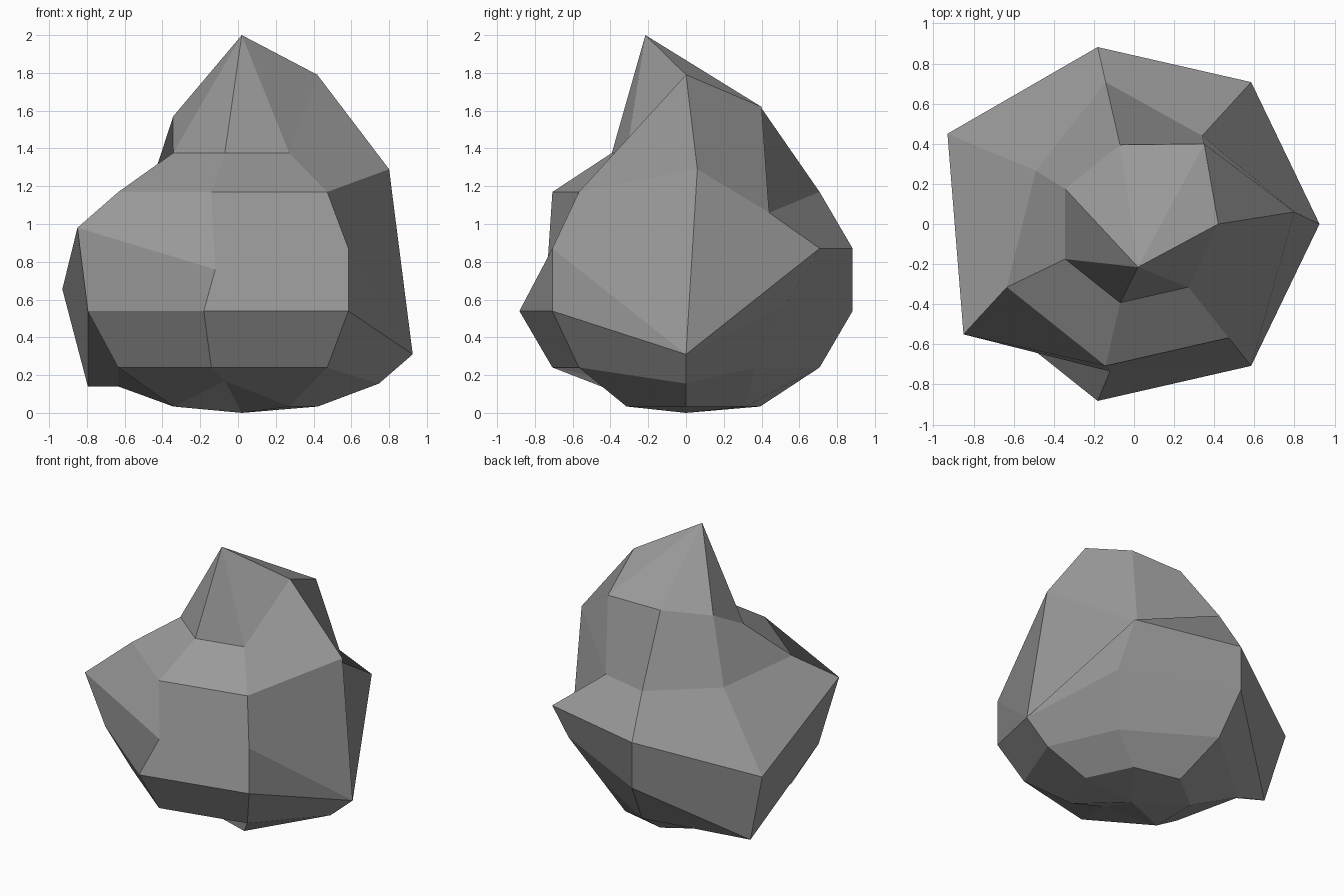
import bpy, bmesh
from math import sin, cos, pi
from mathutils import Vector

cube = bpy.data.objects.get("Cube")
if cube:
    bpy.data.objects.remove(cube, do_unlink=True)

stone = bpy.data.materials.new("stone_grey")
stone.use_nodes = True
grey = (0.32, 0.32, 0.32, 1)
stone.diffuse_color = grey
stone.node_tree.nodes["Principled BSDF"].inputs["Base Color"].default_value = grey

SEGMENTS = 7
RINGS = 7
CENTRE = Vector((0.02, 0, 0.705))
RADIUS, HALF_HEIGHT = 0.928, 0.745

# Dents and bulges: (ring from the bottom, segment) -> new corner position
pushed = {
    (1, 5): (-0.07, -0.39, 0.17),
    (2, 0): (0.746, 0, 0.155),
    (2, 1): (0.436, 0.36, 0.24),
    (2, 3): (-0.634, 0.315, 0.14),
    (3, 0): (0.925, 0, 0.31),
    (3, 1): (0.58, 0.525, 0.57),
    (3, 3): (-0.795, 0.393, 0.14),
    (4, 0): (0.925, 0, 0.31),
    (4, 3): (-0.93, 0.45, 0.655),
    (4, 4): (-0.85, -0.55, 0.98),
    (4, 5): (-0.12, -0.735, 0.76),
    (5, 0): (0.80, 0.06, 1.29),
    (5, 1): (0.34, 0.44, 1.06),
    (5, 3): (-0.49, 0.265, 1.12),
    (6, 0): (0.42, 0, 1.79),
    (6, 1): (0.35, 0.40, 1.62),
    (6, 2): (-0.07, 0.395, 1.62),
    (6, 3): (-0.343, 0.175, 1.57),
}


def corner(ring, seg):
    if (ring, seg) in pushed:
        return Vector(pushed[ring, seg])
    tilt, turn = pi * ring / RINGS, 2 * pi * seg / SEGMENTS
    return CENTRE + Vector((RADIUS * sin(tilt) * cos(turn),
                            RADIUS * sin(tilt) * sin(turn),
                            -HALF_HEIGHT * cos(tilt)))


# Boulder: a coarse ringed sphere with a pulled peak and flattened base
bm = bmesh.new()
rings = [[bm.verts.new(corner(r, s)) for s in range(SEGMENTS)]
         for r in range(1, RINGS)]
base = bm.verts.new((0.02, 0, 0))
peak = bm.verts.new((0.02, -0.215, 2))
for s in range(SEGMENTS):
    n = (s + 1) % SEGMENTS
    bm.faces.new((base, rings[0][n], rings[0][s]))
    bm.faces.new((peak, rings[-1][s], rings[-1][n]))
    for low, high in zip(rings, rings[1:]):
        bm.faces.new((low[s], low[n], high[n], high[s]))
bmesh.ops.remove_doubles(bm, verts=bm.verts, dist=0.001)
bmesh.ops.recalc_face_normals(bm, faces=bm.faces)

mesh = bpy.data.meshes.new("boulder")
bm.to_mesh(mesh)
bm.free()
mesh.materials.append(stone)
boulder = bpy.data.objects.new("boulder", mesh)
bpy.context.collection.objects.link(boulder)
